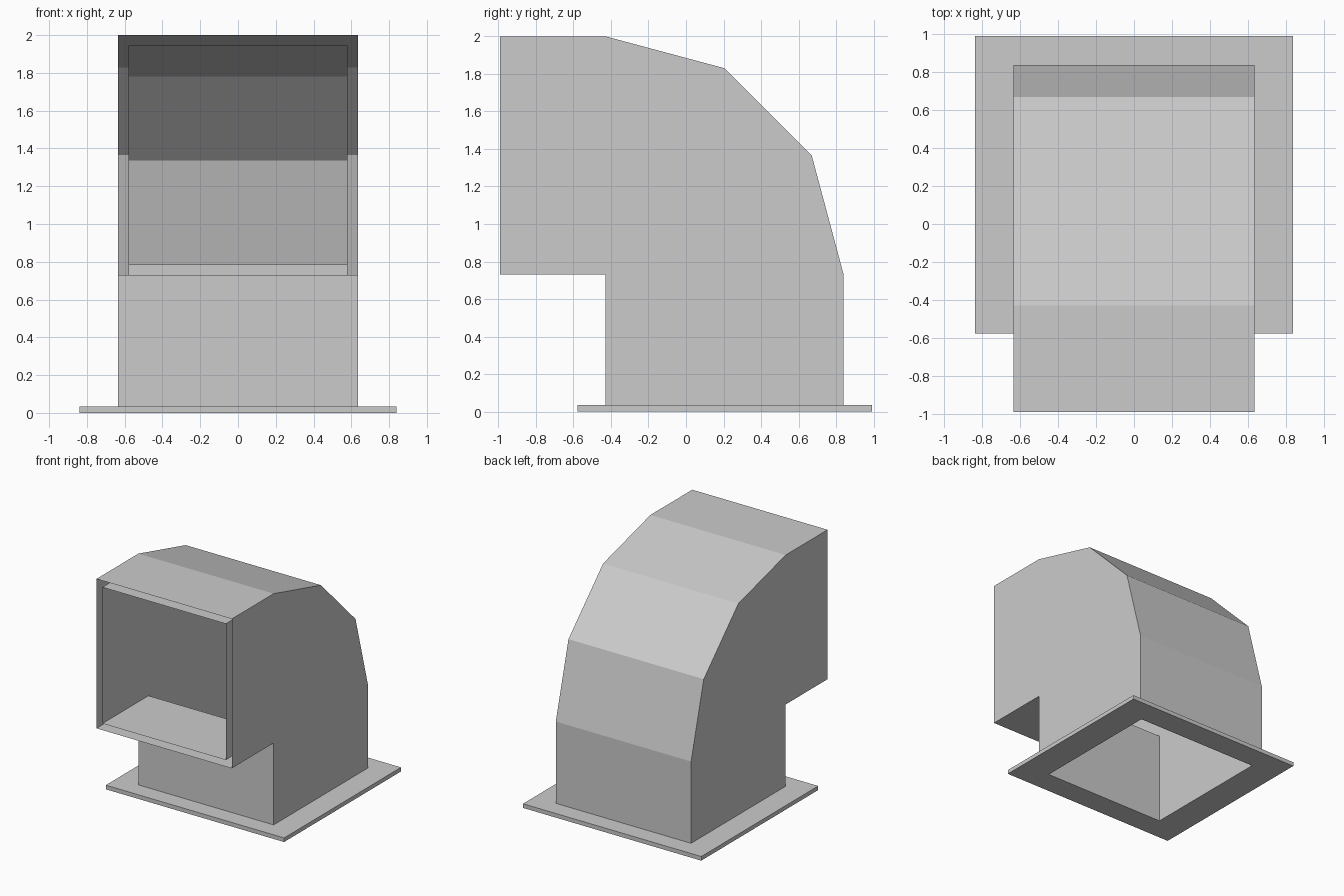
import bpy, bmesh, math

if "Cube" in bpy.data.objects:
    bpy.data.objects.remove(bpy.data.objects["Cube"])

FRONT, REAR_R = -0.992, 1.27      # mouth position, outer bend radius
CY, CZ = -0.43, 0.73              # inside corner of the elbow
PLATE_T, WALL = 0.035, 0.056


def add_object(name, bm):
    mesh = bpy.data.meshes.new(name)
    bm.to_mesh(mesh)
    bm.free()
    obj = bpy.data.objects.new(name, mesh)
    bpy.context.collection.objects.link(obj)
    return obj


def elbow_profile(inset):
    """Elbow side outline (y, z), counter-clockwise, starting at the foot."""
    pts = [(CY + inset, PLATE_T), (REAR_R + CY - inset, PLATE_T)]
    for deg in (0, 30, 60, 90):
        turn = 15 if 0 < deg < 90 else 7.5
        mid = {0: 7.5, 90: 82.5}.get(deg, deg)
        d = inset / math.cos(math.radians(turn))
        a, m = math.radians(deg), math.radians(mid)
        pts.append((CY + REAR_R * math.cos(a) - d * math.cos(m),
                    CZ + REAR_R * math.sin(a) - d * math.sin(m)))
    pts += [(FRONT, CZ + REAR_R - inset), (FRONT, CZ + inset), (CY + inset, CZ + inset)]
    return pts


def duct_shell(name, inset, half_width, inward):
    """Thin elbow skin, open at the foot and at the mouth."""
    bm = bmesh.new()
    pts = elbow_profile(inset)
    right = [bm.verts.new((half_width, y, z)) for y, z in pts]
    left = [bm.verts.new((-half_width, y, z)) for y, z in pts]
    bm.faces.new(right)
    bm.faces.new(left[::-1])
    n = len(pts)
    for i in range(n):
        if i in (0, 6):           # open foot and open mouth
            continue
        j = (i + 1) % n
        bm.faces.new((right[j], right[i], left[i], left[j]))
    if inward:
        bmesh.ops.reverse_faces(bm, faces=bm.faces[:])
    return add_object(name, bm)


def flange(name, outer, inner, height):
    """Rectangular plate with a rectangular hole; bounds are (x, y0, y1)."""
    bm = bmesh.new()
    rings = []
    for (x, y0, y1), z in ((outer, 0), (outer, height), (inner, height), (inner, 0)):
        rings.append([bm.verts.new((px, py, z)) for px, py in
                      ((-x, y0), (x, y0), (x, y1), (-x, y1))])
    for k in range(4):
        a, b = rings[k], rings[(k + 1) % 4]
        for i in range(4):
            j = (i + 1) % 4
            bm.faces.new((a[i], a[j], b[j], b[i]))
    bmesh.ops.recalc_face_normals(bm, faces=bm.faces[:])
    return add_object(name, bm)


# Outer casing and inner lining, with an open gap between them at the mouth
duct_shell("outer_duct", 0.0, 0.636, False)
duct_shell("inner_lining", WALL, 0.58, True)

# Mounting plate with the duct opening through it
flange("base_flange", (0.838, -0.578, 0.992),
       (0.58, CY + WALL, CY + REAR_R - WALL), PLATE_T)
